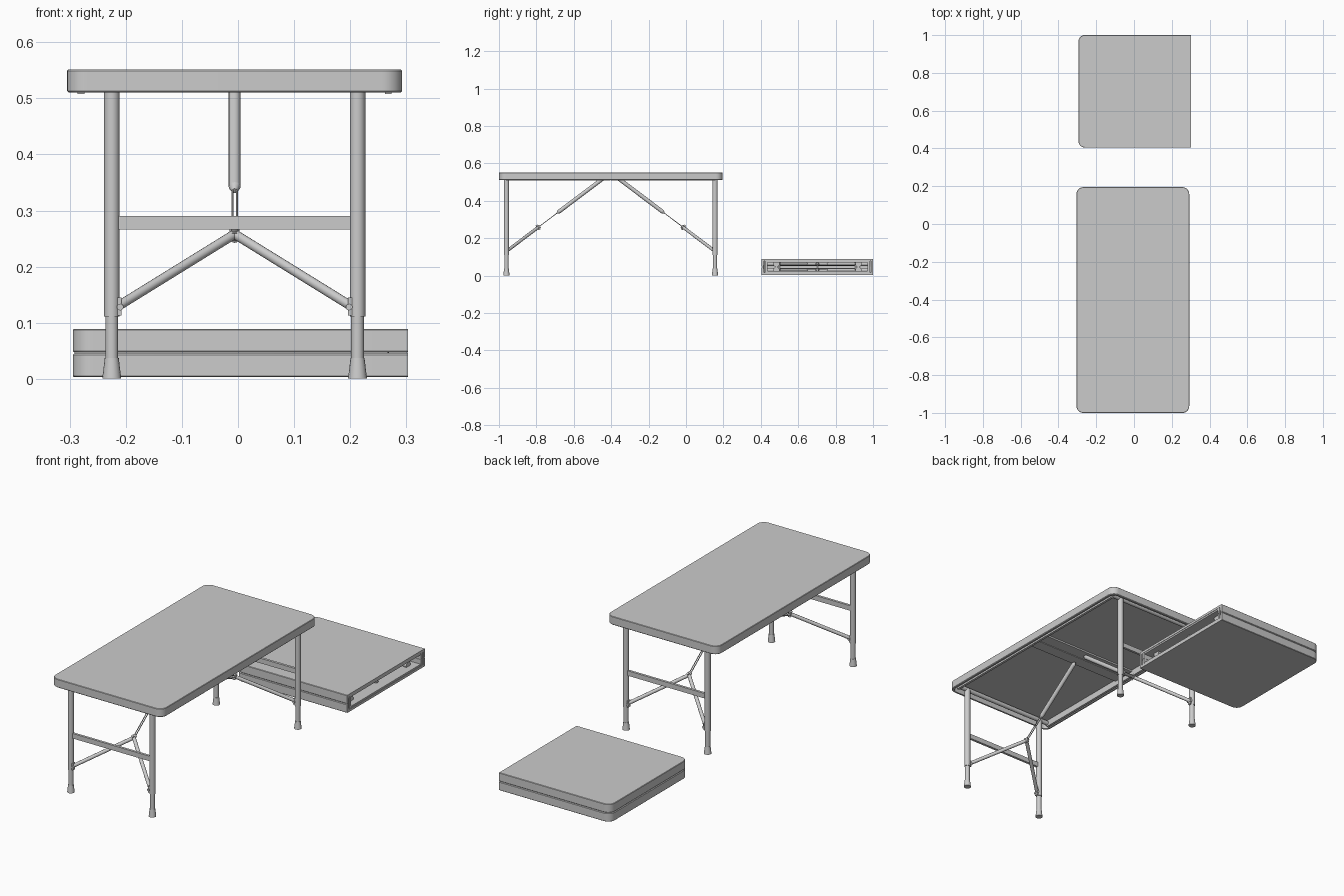
import bpy, bmesh
from math import pi, sin, cos
from mathutils import Matrix, Vector

if "Cube" in bpy.data.objects:
    bpy.data.objects.remove(bpy.data.objects["Cube"])

W, L = 0.2985, 0.5975          # half width and length of one table half
PIV = Vector((0, -0.5575, -0.026))   # leg pivot, local to a half


def finish(name, bm, mat, smooth=True):
    bmesh.ops.recalc_face_normals(bm, faces=bm.faces)
    bm.transform(mat)
    me = bpy.data.meshes.new(name)
    bm.to_mesh(me)
    bm.free()
    ob = bpy.data.objects.new(name, me)
    bpy.context.collection.objects.link(ob)
    if smooth:
        bpy.ops.object.select_all(action='DESELECT')
        ob.select_set(True)
        bpy.context.view_layer.objects.active = ob
        bpy.ops.object.shade_smooth_by_angle(angle=0.6)
    return ob


def tube(name, mat, p, q, r1, r2=None, n=16):
    p, q = Vector(p), Vector(q)
    d = q - p
    bm = bmesh.new()
    m = Matrix.Translation((p + q) / 2) @ d.to_track_quat('Z', 'Y').to_matrix().to_4x4()
    bmesh.ops.create_cone(bm, cap_ends=True, segments=n, radius1=r1,
                          radius2=r1 if r2 is None else r2, depth=d.length, matrix=m)
    return finish(name, bm, mat)


def box(name, mat, lo, hi):
    lo, hi = Vector(lo), Vector(hi)
    bm = bmesh.new()
    bmesh.ops.create_cube(bm, size=1, matrix=Matrix.Translation((lo + hi) / 2)
                          @ Matrix.Diagonal((*(hi - lo), 1)))
    return finish(name, bm, mat, False)


def shell(name, mat, depth):
    # hollow tray: rounded outer corners, open at the fold line
    bm = bmesh.new()
    levels = [(0.002, 0), (0, -0.002), (0, 0.003 - depth), (0.003, -depth),
              (0.011, -depth), (0.013, -0.012)]
    rings = []
    for inset, z in levels:
        w, l, r = W - inset, L - inset, 0.036 - inset
        pts = [(-w, 0)]
        for cx, a0 in ((-w + r, pi), (w - r, 1.5 * pi)):
            for i in range(9):
                a = a0 + i * pi / 16
                pts.append((cx + r * cos(a), -l + r + r * sin(a)))
        pts.append((w, 0))
        rings.append([bm.verts.new((x, y, z)) for x, y in pts])
    for a, b in zip(rings, rings[1:]):
        for i in range(len(a) - 1):
            bm.faces.new((a[i], a[i + 1], b[i + 1], b[i]))
    bm.faces.new(rings[0])
    bm.faces.new(rings[-1])
    bm.faces.new([r[0] for r in rings] + [r[-1] for r in reversed(rings)])
    finish(name, bm, mat)


def table_half(tag, mat, depth, folded):
    shell(tag + "_top", mat, depth)
    # metal rails, brace plate and pivot rod under the top
    for s in (-1, 1):
        x0, x1 = sorted((s * 0.268, s * 0.280))
        box(tag + "_side_rail", mat, (x0, -0.56, -depth - (0 if folded else 0.002)),
            (x1, -0.001, -0.011))
    box(tag + "_brace_plate", mat, (-0.27, -0.06, -0.02), (0.27, -0.002, -0.011))
    tube(tag + "_pivot_rod", mat, PIV + Vector((-0.27, 0, 0)), PIV + Vector((0.27, 0, 0)), 0.011)

    # leg frame, built hanging down from the pivot
    leg = mat @ Matrix.Translation(PIV)
    if folded:
        leg = leg @ Matrix.Rotation(pi / 2, 4, 'X')
    for s in (-1, 1):
        x = s * 0.219
        tube(tag + "_upper_leg", leg, (x, 0, 0), (x, 0, -0.414), 0.0138)
        tube(tag + "_lower_leg", leg, (x, 0, -0.41), (x, 0, -0.52), 0.0115)
        tube(tag + "_foot", leg, (x, 0, -0.488), (x, 0, -0.524), 0.0125, 0.0168)
        tube(tag + "_brace_bolt", leg, (s * 0.204, -0.013, -0.397), (s * 0.204, 0.013, -0.397), 0.006, n=12)
        box(tag + "_brace_bracket", leg, (s * 0.206 - 0.004, -0.009, -0.412), (s * 0.206 + 0.004, 0.009, -0.38))
    box(tag + "_crossbar", leg, (-0.212, -0.006, -0.259), (0.212, 0.006, -0.235))

    # folding brace: two spread rods, a knuckle, a slider and a main tube
    if folded:
        foot = Vector((0.207, PIV.y + 0.395, -0.026))
        apex, mid, end = (Vector((0, y, -0.026)) for y in (-0.36, -0.27, -0.045))
    else:
        foot = Vector((0.207, PIV.y, -0.421))
        apex = Vector((0, -0.388, -0.293))
        mid, end = Vector((0, -0.286, -0.216)), Vector((0, -0.035, -0.027))
    for s in (-1, 1):
        tube(tag + "_spread_brace", mat, (s * foot.x, foot.y, foot.z), apex, 0.0085, n=12)
        tube(tag + "_slider_rod", mat, apex + Vector((s * 0.004, 0, 0)), mid + Vector((s * 0.004, 0, 0)), 0.002, n=8)
    d = (end - mid).normalized()
    tip = mid + d * 0.012
    tube(tag + "_brace_tip", mat, mid, tip, 0.005, 0.0105)
    tube(tag + "_main_brace", mat, tip, end - d * 0.012, 0.0105)
    tube(tag + "_brace_end", mat, end - d * 0.012, end, 0.0105, 0.005)
    side = Vector((0, -d.z, d.y)) * 0.015
    tube(tag + "_knuckle_pin", mat, apex - side, apex + side, 0.006, n=12)
    tube(tag + "_knuckle", mat, apex - d * 0.008, apex + d * 0.012, 0.009, n=12)


# open table: two halves meeting at the fold line
for i, tag in enumerate(("front_half", "back_half")):
    table_half(tag, Matrix.Translation((-0.006, -0.4025, 0.551)) @ Matrix.Rotation(pi * i, 4, 'Z'),
               0.041, False)

# folded table lying on the ground, fold line towards +x
turn = Matrix.Rotation(-pi / 2, 4, 'Z')
table_half("folded_upper", Matrix.Translation((0.303, 0.7025, 0.089)) @ turn, 0.0423, True)
table_half("folded_lower", Matrix.Translation((0.303, 0.7025, 0.0035))
           @ Matrix.Rotation(pi, 4, 'X') @ turn, 0.0423, True)
